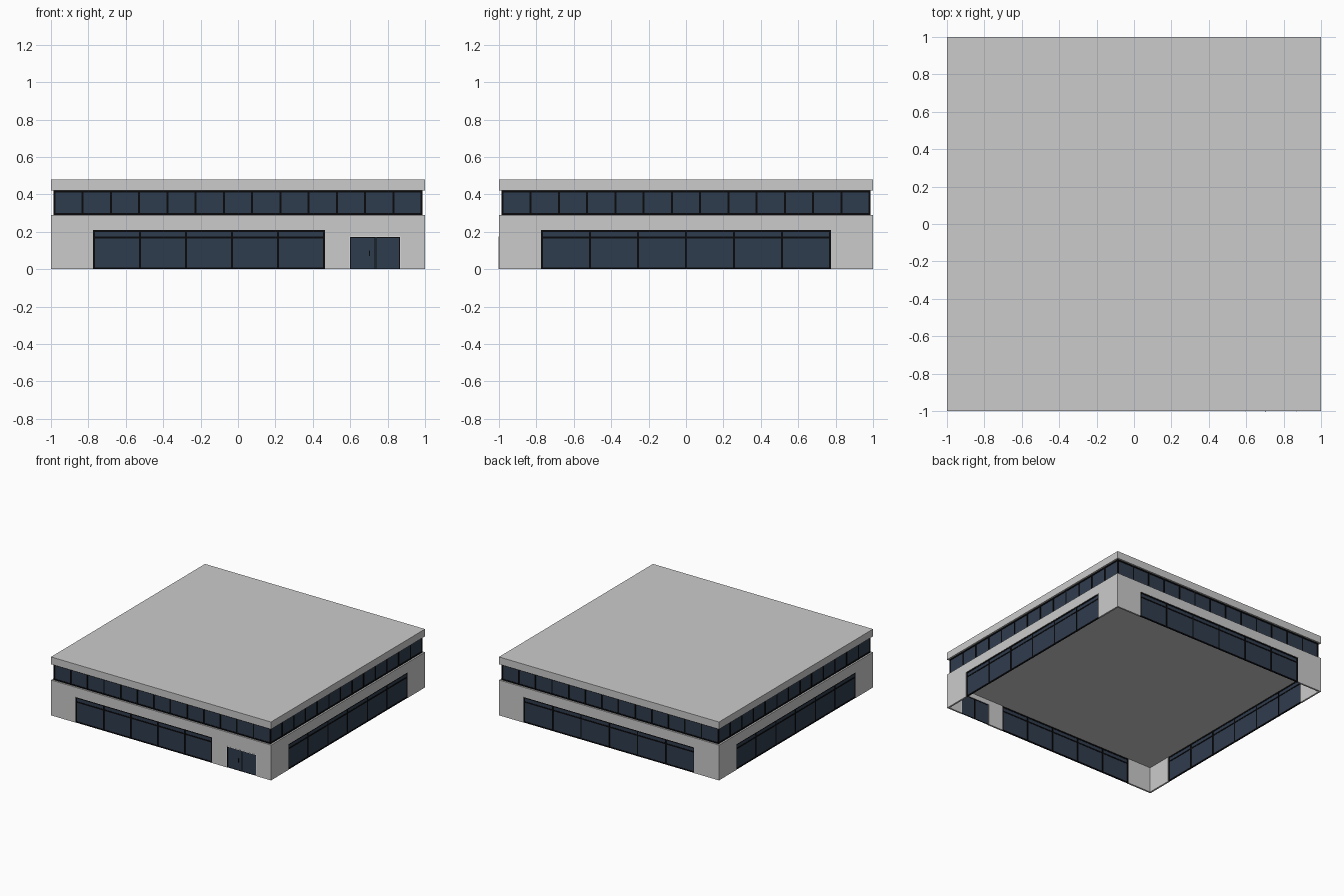
import bpy, bmesh
from math import pi
from mathutils import Matrix, Vector

if "Cube" in bpy.data.objects:
    bpy.data.objects.remove(bpy.data.objects["Cube"])


def material(name, rgb):
    m = bpy.data.materials.new(name)
    m.use_nodes = True
    m.diffuse_color = (*rgb, 1)
    m.node_tree.nodes["Principled BSDF"].inputs["Base Color"].default_value = (*rgb, 1)
    return m


CONCRETE = material("light grey concrete", (0.6, 0.6, 0.6))
GLASS = material("dark blue glass", (0.028, 0.045, 0.074))
FRAME = material("black frame", (0.003, 0.003, 0.004))
TRIM = material("pale door trim", (0.8, 0.8, 0.8))

WALL = 0.014     # thickness of the ground-floor wall
BAR = 0.010      # width of the window bars


def boxes(name, mat, items, turn=0):
    """Boxes given as (u0, u1, depth0, depth1, z0, z1) on one side of the building."""
    bm = bmesh.new()
    for u0, u1, d0, d1, z0, z1 in items:
        lo, hi = Vector((u0, d0 - 1, z0)), Vector((u1, d1 - 1, z1))
        place = Matrix.Translation((lo + hi) / 2) @ Matrix.Diagonal((*(hi - lo), 1))
        bmesh.ops.create_cube(bm, size=1, matrix=place)
    bm.transform(Matrix.Rotation(turn * pi / 2, 4, "Z"))
    mesh = bpy.data.meshes.new(name)
    bm.to_mesh(mesh)
    bm.free()
    mesh.materials.append(mat)
    obj = bpy.data.objects.new(name, mesh)
    bpy.context.collection.objects.link(obj)
    return obj


def bars(u0, u1, z0, z1, panes, d0, d1, transoms=()):
    """Frame of a window row: uprights between panes, plus rails."""
    step = (u1 - u0 - BAR) / panes
    out = [(u0 + i * step, u0 + i * step + BAR, d0, d1, z0, z1) for i in range(panes + 1)]
    for z in (z0, z1 - BAR, *transoms):
        out.append((u0, u1, d0 + 0.0005, d1 - 0.0005, z, z + BAR))
    return out


# Solid storeys: slab above the ground floor, upper glazed core, roof
boxes("floor_slab", CONCRETE, [(-1, 1, 0, 2, 0.21, 0.29)])
boxes("upper_glass", GLASS, [(-0.983, 0.983, 0.017, 1.983, 0.29, 0.42)])
boxes("roof", CONCRETE, [(-1, 1, 0, 2, 0.42, 0.48)])

# Four sides: front, right, back, left in turn order
DOOR_L, DOOR_R, DOOR_TOP = 0.595, 0.87, 0.175
for turn, side in enumerate(("front", "east", "back", "west")):
    end, panes = (0.465, 5) if side == "front" else (0.775, 6)
    walls = [(-1, -0.775, 0, WALL, 0, 0.21)]
    if side == "front":
        walls += [(end, DOOR_L, 0, WALL, 0, 0.21),
                  (DOOR_L, DOOR_R, 0, WALL, DOOR_TOP, 0.21),
                  (DOOR_R, 1 - WALL, 0, WALL, 0, 0.21)]
    else:
        walls.append((end, 1 - WALL, 0, WALL, 0, 0.21))
    boxes(side + "_wall", CONCRETE, walls, turn)
    boxes(side + "_window_glass", GLASS, [(-0.775, end, 0.005, 0.009, 0, 0.21)], turn)
    boxes(side + "_window_frame", FRAME,
          bars(-0.775, end, 0, 0.21, panes, 0.002, 0.012, (0.165,)), turn)
    boxes(side + "_upper_frame", FRAME,
          bars(-0.987, 0.987, 0.29, 0.42, 13, 0.013, 0.02), turn)

# Double door with a pale surround, thin leaf frames and a handle
MID = 0.735
boxes("door_trim", TRIM, [(DOOR_L, DOOR_L + 0.005, -0.002, WALL, 0, DOOR_TOP),
                          (DOOR_R - 0.005, DOOR_R, -0.002, WALL, 0, DOOR_TOP),
                          (DOOR_L, DOOR_R, -0.001, WALL, DOOR_TOP - 0.004, DOOR_TOP)])
boxes("door_glass", GLASS, [(DOOR_L, DOOR_R, 0.005, 0.009, 0, DOOR_TOP)])
leaf = []
for a, b in ((DOOR_L + 0.005, MID), (MID + 0.005, DOOR_R - 0.005)):
    leaf += [(a, a + 0.004, 0.003, 0.011, 0, 0.171), (b - 0.004, b, 0.003, 0.011, 0, 0.171),
             (a, b, 0.0035, 0.0105, 0.166, 0.171), (a, b, 0.0035, 0.0105, 0, 0.004)]
boxes("door_frame", FRAME, leaf)
boxes("door_handle", FRAME, [(0.701, 0.707, -0.003, 0.006, 0.07, 0.1)])
